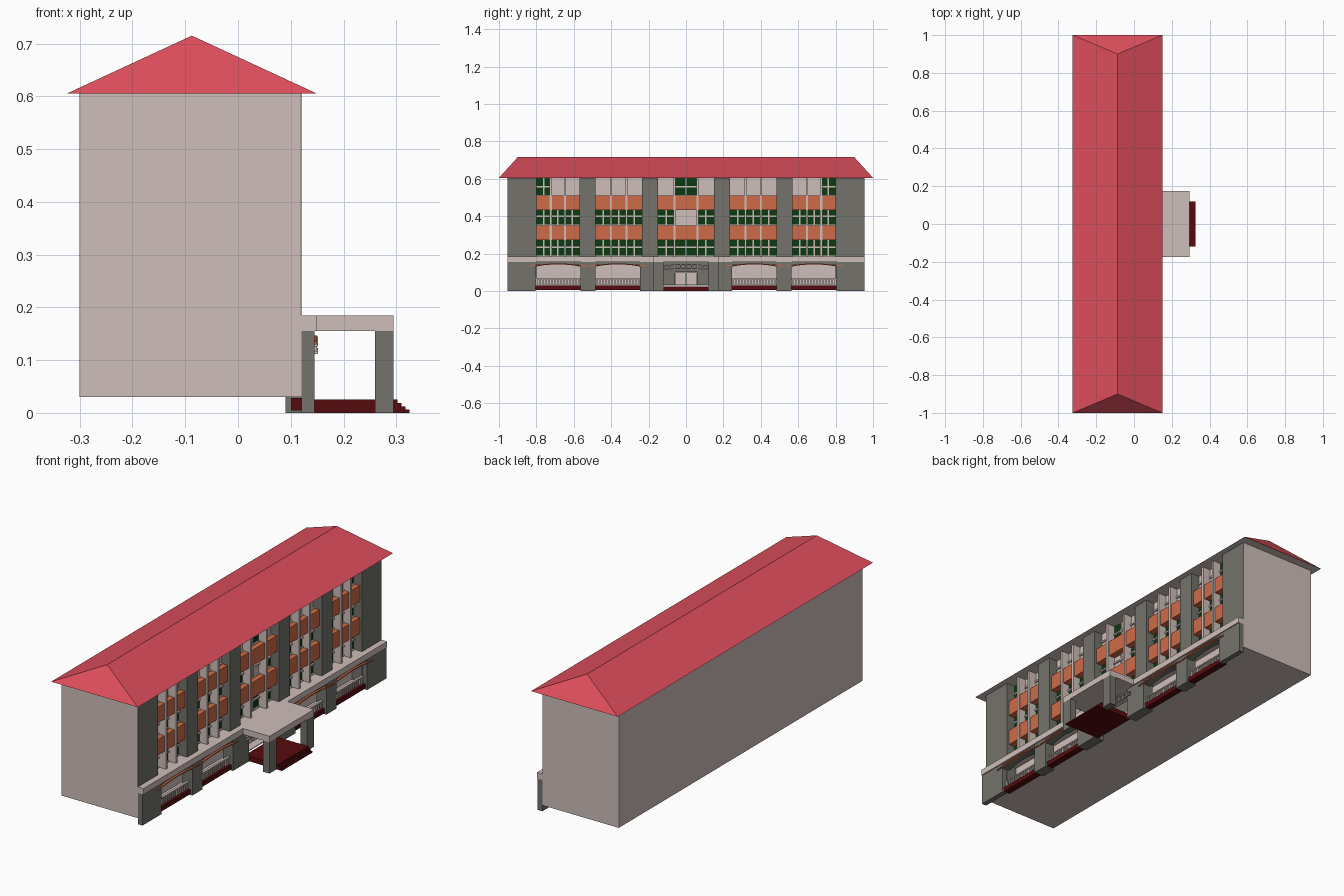
import bpy, bmesh, math

if "Cube" in bpy.data.objects:
    bpy.data.objects.remove(bpy.data.objects["Cube"], do_unlink=True)


def colour(name, code):
    rgb = []
    for i in (0, 2, 4):
        v = int(code[i:i + 2], 16) / 255
        rgb.append(v / 12.92 if v < 0.04 else ((v + 0.055) / 1.055) ** 2.4)
    m = bpy.data.materials.new(name)
    m.use_nodes = True
    m.diffuse_color = (*rgb, 1)
    m.node_tree.nodes["Principled BSDF"].inputs["Base Color"].default_value = (*rgb, 1)
    return m


BEIGE = colour("beige plaster", "CFBFBA")
GREY = colour("grey stone", "73726B")
RED = colour("red roof", "DD4E5C")
ORANGE = colour("orange panel", "D06B48")
GREEN = colour("dark green glass", "0C3A12")
MAROON = colour("maroon step", "560B0D")


def finish(name, bm, *mats):
    bmesh.ops.recalc_face_normals(bm, faces=bm.faces)
    me = bpy.data.meshes.new(name)
    bm.to_mesh(me)
    bm.free()
    for m in mats:
        me.materials.append(m)
    ob = bpy.data.objects.new(name, me)
    bpy.context.collection.objects.link(ob)
    return ob


def boxes(name, mat, items):
    """Each item is x0, x1, y0, y1, z0, z1."""
    bm = bmesh.new()
    for x0, x1, y0, y1, z0, z1 in items:
        vs = bmesh.ops.create_cube(bm, size=1)["verts"]
        for v in vs:
            v.co = (x1 if v.co.x > 0 else x0, y1 if v.co.y > 0 else y0,
                    z1 if v.co.z > 0 else z0)
    return finish(name, bm, mat)


def both(items):
    """Repeat boxes mirrored across y."""
    return items + [(a, b, -d, -c, e, f) for a, b, c, d, e, f in items]


def prism(name, mat, outlines, x0, x1):
    """Extrude closed (y, z) outlines along x."""
    bm = bmesh.new()
    for pts in outlines:
        f = bm.faces.new([bm.verts.new((x0, y, z)) for y, z in pts])
        ext = bmesh.ops.extrude_face_region(bm, geom=[f])["geom"]
        bmesh.ops.translate(bm, vec=(x1 - x0, 0, 0),
                            verts=[v for v in ext if isinstance(v, bmesh.types.BMVert)])
    return finish(name, bm, mat)


END, BACK, WALL, FACE = 0.955, -0.3, 0.065, 0.12
SILL, EAVE = 0.185, 0.605

# Main body: recessed core, end walls and floor slab
boxes("main_body", BEIGE, [(BACK, WALL, -END, END, 0.03, EAVE)])
boxes("end_walls", BEIGE, both([(WALL, FACE - 0.002, 0.803, END, 0.03, EAVE)]))
boxes("floor_slab", BEIGE, [(WALL, FACE, -0.953, 0.953, 0.03, 0.034)])

# Hipped roof with a pale soffit
bm = bmesh.new()
corners = [bm.verts.new((x, y, EAVE)) for x, y in
           ((-0.325, -1), (0.15, -1), (0.15, 1), (-0.325, 1))]
r0, r1 = [bm.verts.new((-0.0875, y, 0.715)) for y in (-0.9, 0.9)]
a, b, c, d = corners
for f in ((a, b, r0), (b, c, r1, r0), (c, d, r1), (d, a, r0, r1)):
    bm.faces.new(f)
bm.faces.new((d, c, b, a)).material_index = 1
finish("roof", bm, RED, BEIGE)

# Upper grey piers
boxes("upper_piers", GREY, both([
    (FACE - 0.002, FACE, 0.8, END, SILL, EAVE),
    (WALL, FACE - 0.002, 0.8, 0.803, SILL, EAVE),
    (WALL, FACE, 0.485, 0.57, SILL, EAVE),
    (WALL, FACE, 0.15, 0.235, SILL, EAVE)]))

# Facade bays: start, end and the two fin positions
bays = [(-0.15, 0.15, -0.062, 0.062)]
for lo, hi in ((0.235, 0.485), (0.57, 0.8)):
    t = (hi - lo) / 3
    bays += [(lo, hi, lo + t, hi - t), (-hi, -lo, -hi + t, -lo - t)]

glass, panels, fins, bars, blinds = [], [], [], [], []
rows = ((SILL, 0.272), (0.35, 0.433), (0.51, EAVE))
for lo, hi, m0, m1 in bays:
    # Orange spandrels and full-height fins
    panels += [(WALL, 0.108, lo, hi, z, z + 0.078) for z in (0.272, 0.432)]
    fins += [(WALL, 0.116, m - 0.006, m + 0.006, SILL, EAVE) for m in (m0, m1)]
    for row, (z0, z1) in enumerate(rows):
        zm = z0 + (0.05 if row < 2 else 0.048)
        for col, (p, q) in enumerate(((lo, m0), (m0, m1), (m1, hi))):
            mid = (p + q) / 2
            centre = lo < 0 < hi
            outer = max(abs(p), abs(q)) > 0.79
            # Closed pale windows on the top floor and over the entrance
            pale = (row == 2 and not outer and not (centre and col == 1)) \
                or (row == 1 and centre and col == 1)
            (blinds if pale else glass).append((WALL, WALL + 0.008, p, q, z0, z1))
            # Window frames
            bars += [(WALL, WALL + 0.016, p, q, zm - 0.004, zm + 0.004),
                     (WALL, WALL + 0.016, mid - 0.004, mid + 0.004, z0, z1),
                     (WALL, WALL + 0.016, p, q, z0, z0 + 0.004)]
boxes("window_glass", GREEN, glass)
boxes("closed_windows", BEIGE, blinds)
boxes("window_frames", BEIGE, bars)
boxes("spandrel_panels", ORANGE, panels)
boxes("facade_fins", BEIGE, fins)

# Ledge and entrance canopy
boxes("ledge", BEIGE, [(WALL, 0.15, -END, END, 0.155, SILL)])
boxes("canopy", BEIGE, [(0.15, 0.295, -0.175, 0.175, 0.155, SILL)])

# Ground floor piers and canopy pillars
boxes("ground_piers", GREY, both([
    (FACE, 0.145, 0.805, END, 0, 0.155),
    (FACE - 0.03, 0.145, 0.485, 0.565, 0, 0.155),
    (FACE - 0.03, 0.145, 0.12, 0.245, 0, 0.155)]))
boxes("pier_returns", GREY, both([(WALL, FACE, 0.8, 0.805, 0.034, 0.155)]))
boxes("ground_end_walls", BEIGE, both([(FACE - 0.002, FACE, 0.805, END, 0.03, 0.155)]))
boxes("canopy_pillars", GREY, both([(0.26, 0.295, 0.12, 0.175, 0, 0.155)]))


def arc(lo, hi, base, rise, n=10):
    pts = [i / n for i in range(n + 1)]
    return [(lo + (hi - lo) * t, base + rise * math.sin(math.pi * t)) for t in pts]


# Arcade bays: arched lintel, trim, plinth and railing
lintels, trims, plinths, rails = [], [], [], []
for lo, hi in ((0.245, 0.485), (0.565, 0.805), (-0.485, -0.245), (-0.805, -0.565)):
    lintels.append([(lo, 0.155)] + arc(lo, hi, 0.13, 0.014) + [(hi, 0.155)])
    low = arc(lo - 0.035, hi + 0.035, 0.13, 0.011)
    trims.append(low + [(y, z + 0.006) for y, z in reversed(low)])
    plinths.append((0.1, 0.135, lo, hi, 0.005, 0.028))
    rails.append((0.115, 0.127, lo, hi, 0.06, 0.066))
    n = 15
    for i in range(n):
        y = lo + (hi - lo) * (i + 0.5) / n
        rails.append((0.118, 0.124, y - 0.004, y + 0.004, 0.028, 0.06))
prism("arched_lintels", GREY, lintels, 0.105, 0.14)
prism("arch_trims", ORANGE, trims, 0.139, 0.15)
boxes("plinths", MAROON, plinths)
boxes("railings", BEIGE, rails)

# Entrance: grey side walls, doors and slatted arch
boxes("entrance_walls", GREY, both([(WALL, 0.075, 0.06, 0.12, 0.034, 0.155)])
      + [(WALL, 0.075, -0.06, 0.06, 0.102, 0.155)])
boxes("entrance_doors", BEIGE, both([(WALL, 0.08, 0.003, 0.056, 0.034, 0.098)]))
low, high = arc(-0.15, 0.15, 0.112, 0.006), arc(-0.15, 0.15, 0.126, 0.014)
prism("entrance_arch", BEIGE,
      [[*pts, *[(y, z + 0.005) for y, z in reversed(pts)]] for pts in (low, high)],
      0.139, 0.152)
boxes("arch_slats", BEIGE, [(0.14, 0.15, y - 0.003, y + 0.003, z, h + 0.002)
                            for (y, z), (_, h) in zip(low[1:-1], high[1:-1])])

# Entrance steps
boxes("entrance_steps", MAROON,
      [(FACE + 0.003, 0.325 - 0.0075 * i, -0.12, 0.12, 0.00625 * i, 0.00625 * (i + 1))
       for i in range(4)])
